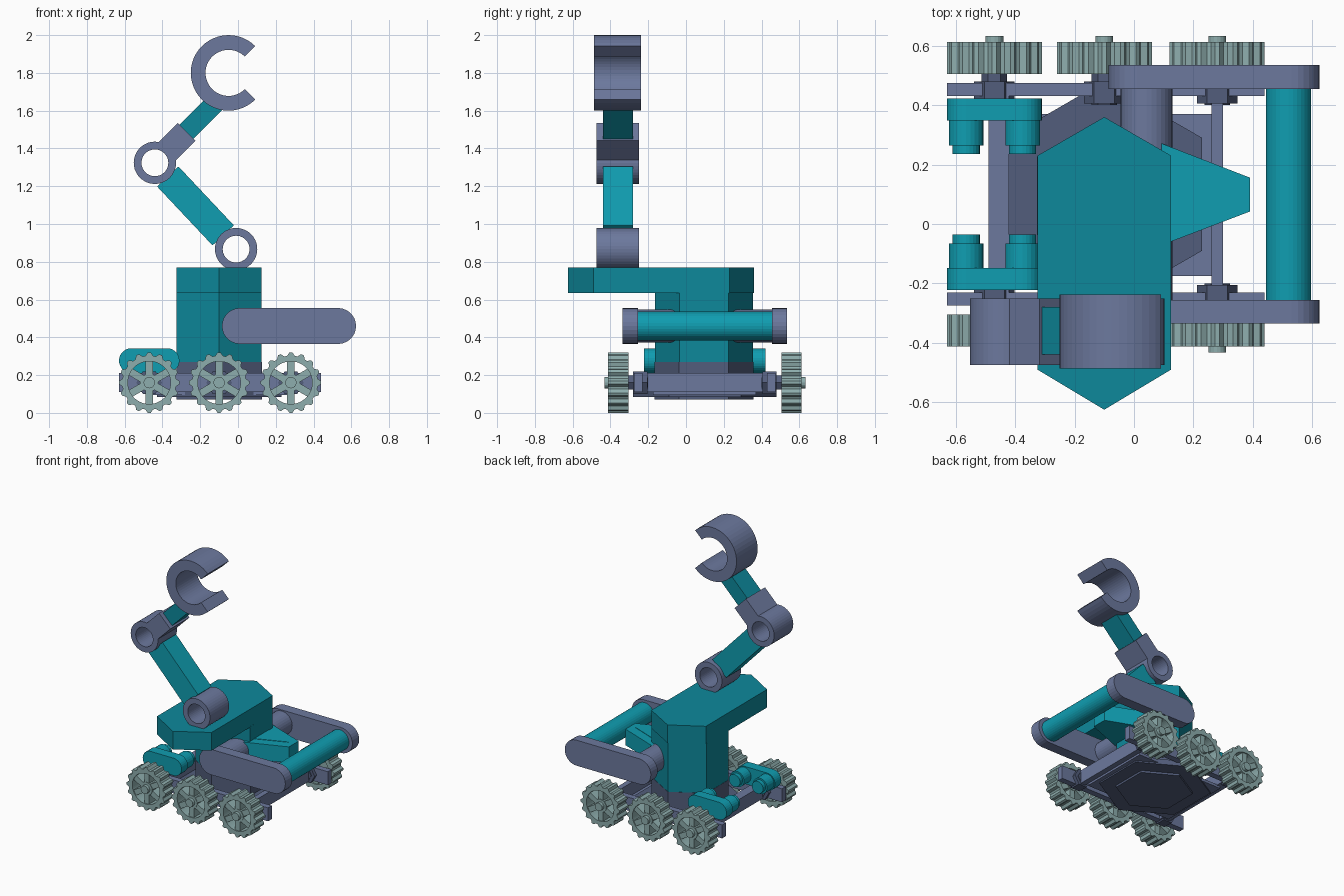
import bpy, bmesh
from math import cos, sin, pi, radians, hypot

if "Cube" in bpy.data.objects:
    bpy.data.objects.remove(bpy.data.objects["Cube"])

YC = 0.1  # centre line of the chassis


def mat(name, rgb):
    m = bpy.data.materials.new(name)
    m.diffuse_color = (*rgb, 1)
    m.use_nodes = True
    m.node_tree.nodes["Principled BSDF"].inputs["Base Color"].default_value = m.diffuse_color
    return m


TEAL = mat("bright_teal", (0.005, 0.34, 0.44))
DTEAL = mat("deep_teal", (0.004, 0.25, 0.33))
SLATE = mat("slate", (0.15, 0.19, 0.34))
DARK = mat("dark_slate", (0.085, 0.11, 0.2))
GREY = mat("wheel_grey", (0.27, 0.42, 0.42))


def finish(name, bm, m):
    bmesh.ops.recalc_face_normals(bm, faces=bm.faces)
    me = bpy.data.meshes.new(name)
    bm.to_mesh(me)
    bm.free()
    me.materials.append(m)
    ob = bpy.data.objects.new(name, me)
    bpy.context.collection.objects.link(ob)
    return ob


def add_prism(bm, pts, a, b, axis):
    """Extrude a 2D outline: axis 'Y' takes (x, z) points, 'Z' takes (x, y)."""
    def at(p, h):
        return (p[0], h, p[1]) if axis == 'Y' else (p[0], p[1], h)
    lo = [bm.verts.new(at(p, a)) for p in pts]
    hi = [bm.verts.new(at(p, b)) for p in pts]
    bm.faces.new(lo)
    bm.faces.new(hi[::-1])
    n = len(pts)
    for i in range(n):
        j = (i + 1) % n
        bm.faces.new((lo[i], lo[j], hi[j], hi[i]))


def prism(name, pts, a, b, m, axis='Y'):
    bm = bmesh.new()
    add_prism(bm, pts, a, b, axis)
    return finish(name, bm, m)


def box(name, x0, x1, y0, y1, z0, z1, m):
    return prism(name, [(x0, y0), (x1, y0), (x1, y1), (x0, y1)], z0, z1, m, 'Z')


def circle(cx, cz, r, n=32, start=0.0):
    return [(cx + r * cos(start + 2 * pi * i / n), cz + r * sin(start + 2 * pi * i / n)) for i in range(n)]


def capsule(x0, x1, z, r, n=14):
    right = [(x1 + r * cos(t), z + r * sin(t)) for t in (-pi / 2 + pi * i / n for i in range(n + 1))]
    left = [(x0 - r * cos(t), z - r * sin(t)) for t in (-pi / 2 + pi * i / n for i in range(n + 1))]
    return right + left


def strip(p, q, w):
    d = hypot(q[0] - p[0], q[1] - p[1])
    nx, nz = -(q[1] - p[1]) / d * w / 2, (q[0] - p[0]) / d * w / 2
    return [(p[0] + nx, p[1] + nz), (q[0] + nx, q[1] + nz), (q[0] - nx, q[1] - nz), (p[0] - nx, p[1] - nz)]


def add_ring(bm, cx, cz, outer, inner, y0, y1, a0=0.0, a1=2 * pi):
    """Ring or C shape; outer is a list of radii, one per step."""
    n = len(outer)
    closed = a1 - a0 > 2 * pi - 1e-4
    steps = n if closed else n - 1
    rows = []
    for i, ro in enumerate(outer):
        t = a0 + (a1 - a0) * i / steps
        rows.append([bm.verts.new((cx + r * cos(t), y, cz + r * sin(t)))
                     for r, y in ((ro, y0), (ro, y1), (inner, y1), (inner, y0))])
    for i in range(steps):
        p, q = rows[i], rows[(i + 1) % n]
        for k in range(4):
            l = (k + 1) % 4
            bm.faces.new((p[k], p[l], q[l], q[k]))
    if not closed:
        bm.faces.new(rows[0])
        bm.faces.new(rows[-1][::-1])


def ring(name, cx, cz, ro, ri, y0, y1, m, a0=0.0, a1=2 * pi, n=40):
    bm = bmesh.new()
    add_ring(bm, cx, cz, [ro] * n, ri, y0, y1, a0, a1)
    return finish(name, bm, m)


def span(s, a, b):
    """Distances a, b from the centre line on side s, as sorted y values."""
    return sorted((YC + s * a, YC + s * b))


def hexagon(cx, cy, r):
    return circle(cx, cy, r, 6, pi / 2)


# Hull: floor plates, lower hull, column and overhanging deck
box("floor_plate", -0.45, 0.26, -0.175, 0.37, 0.095, 0.115, SLATE)
prism("floor_hexagon", hexagon(-0.1, YC, 0.38), 0.085, 0.125, DARK, 'Z')
prism("lower_hull", hexagon(-0.1, 0.095, 0.262), 0.07, 0.27, DARK, 'Z')
prism("body_column", hexagon(-0.1, 0.095, 0.26), 0.27, 0.64, DTEAL, 'Z')
prism("deck", [(-0.1, 0.36), (-0.325, 0.23), (-0.325, -0.49), (-0.1, -0.625), (0.125, -0.49), (0.125, 0.23)],
      0.635, 0.77, DTEAL, 'Z')

# Nose with a recessed triangle on top
prism("nose", [(0.07, 0.28), (0.07, -0.08), (0.39, 0.042), (0.39, 0.156)], 0.41, 0.53, TEAL, 'Z')
prism("nose_panel", [(0.12, 0.188), (0.12, 0.01), (0.345, 0.1)], 0.52, 0.533, TEAL, 'Z')

# Cross members between the rails
box("rear_crossbar", -0.49, -0.42, -0.25, 0.45, 0.11, 0.21, SLATE)
box("front_crossbar", 0.26, 0.30, -0.25, 0.45, 0.11, 0.21, SLATE)

for s, side in ((-1, "near"), (1, "far")):
    # Side rail
    y0, y1 = span(s, 0.33, 0.375)
    box(f"{side}_rail", -0.63, 0.44, y0, y1, 0.11, 0.21, SLATE)

    # Wheels with hubs, spokes and toothed tread
    for k, x in enumerate((-0.47, -0.10, 0.28)):
        y0, y1 = span(s, 0.405, 0.512)
        bm = bmesh.new()
        radii = [r for _ in range(16) for r in (0.16, 0.16, 0.143, 0.143)]
        add_ring(bm, x, 0.16, radii, 0.113, y0, y1, -pi / 64, 2 * pi - pi / 64)
        for i in range(6):
            t = pi / 2 + i * pi / 3
            add_prism(bm, strip((x, 0.16), (x + 0.12 * cos(t), 0.16 + 0.12 * sin(t)), 0.04),
                      y0 + 0.008, y1 - 0.008, 'Y')
        add_prism(bm, circle(x, 0.16, 0.048, 20), y0 + 0.004, y1 - 0.004, 'Y')
        add_prism(bm, circle(x, 0.16, 0.03, 16), *span(s, 0.405, 0.532), 'Y')
        finish(f"{side}_wheel_{k + 1}", bm, GREY)
        prism(f"{side}_axle_nut_{k + 1}", circle(x, 0.16, 0.068, 6), *span(s, 0.305, 0.38), DARK)
        prism(f"{side}_axle_{k + 1}", circle(x, 0.16, 0.043, 6), *span(s, 0.3, 0.41), DARK)

    # Lifting boom side plate and its pivot
    prism(f"{side}_boom_plate", capsule(0.01, 0.53, 0.46, 0.095), *span(s, 0.355, 0.435), SLATE)
    prism(f"{side}_boom_pivot", circle(0.042, 0.46, 0.087), *span(s, 0.05, 0.36), SLATE)

    # Rear thruster pod with two stepped nozzles
    prism(f"{side}_pod", capsule(-0.565, -0.375, 0.277, 0.065), *span(s, 0.248, 0.322), TEAL)
    for k, x in enumerate((-0.565, -0.375)):
        prism(f"{side}_nozzle_{k + 1}", circle(x, 0.277, 0.058, 24), *span(s, 0.165, 0.25), TEAL)
        prism(f"{side}_nozzle_tip_{k + 1}", circle(x, 0.277, 0.046, 24), *span(s, 0.135, 0.17), TEAL)

# Roller across the booms
prism("boom_roller", circle(0.52, 0.46, 0.076), -0.26, 0.46, TEAL)

# Manipulator arm: two ring joints, links and a C-shaped claw
shoulder, elbow = (-0.01, 0.867), (-0.44, 1.324)
length = hypot(elbow[0] - shoulder[0], elbow[1] - shoulder[1])
ux, uz = (elbow[0] - shoulder[0]) / length, (elbow[1] - shoulder[1]) / length
ring("shoulder_joint", *shoulder, 0.112, 0.071, -0.475, -0.25, SLATE)
ring("elbow_joint", *elbow, 0.112, 0.071, -0.475, -0.25, SLATE)
prism("lower_arm", strip((shoulder[0] + 0.1 * ux, shoulder[1] + 0.1 * uz),
                         (elbow[0] - 0.1 * ux, elbow[1] - 0.1 * uz), 0.155), -0.44, -0.28, TEAL)
prism("forearm_sleeve", strip((-0.375, 1.385), (-0.272, 1.488), 0.132), -0.475, -0.25, SLATE)
prism("forearm", strip((-0.30, 1.46), (-0.118, 1.642), 0.105), -0.44, -0.28, DTEAL)
ring("claw", -0.05, 1.80, 0.20, 0.122, -0.487, -0.238, SLATE, radians(45), radians(315), 37)
